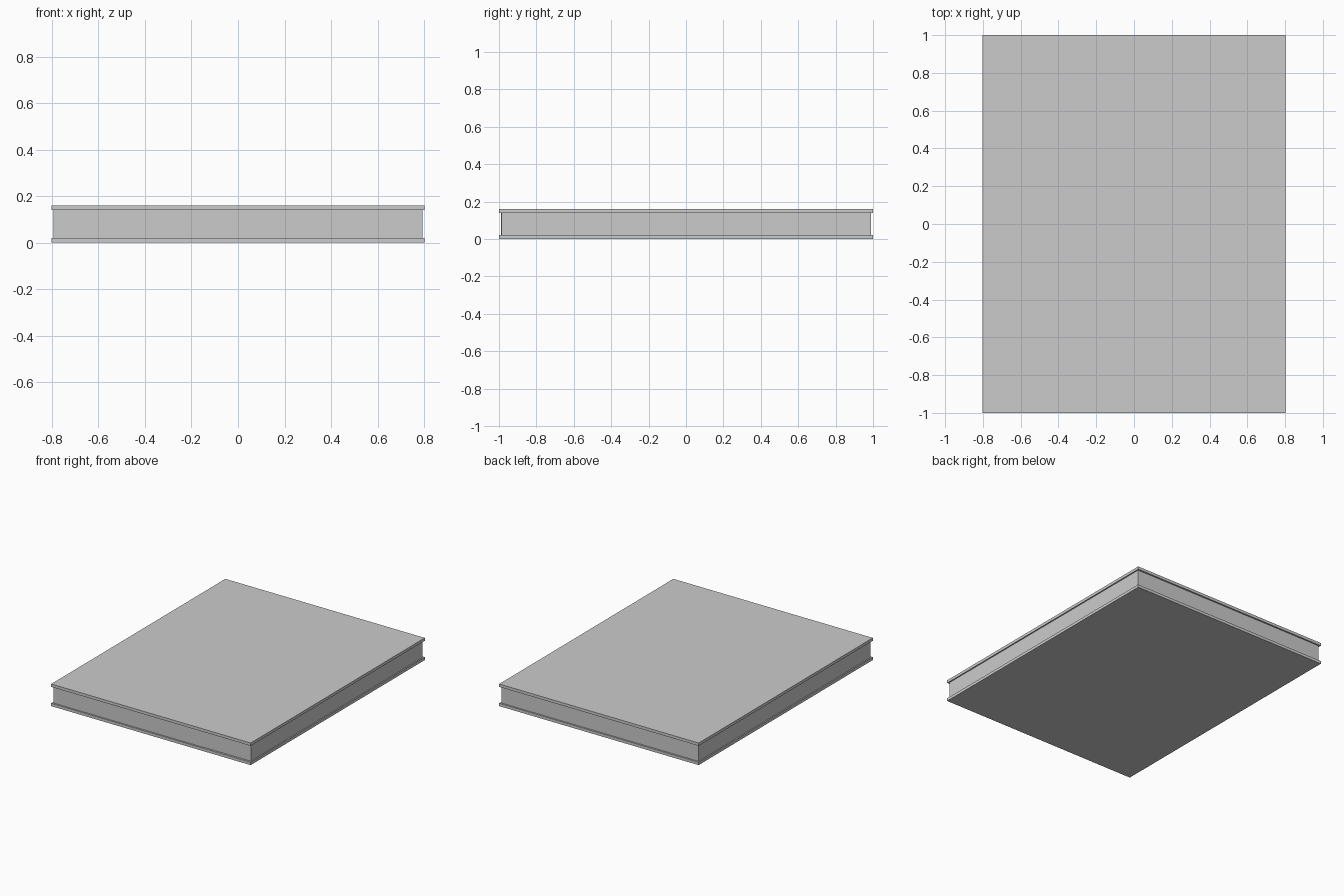
import bpy

if "Cube" in bpy.data.objects:
    bpy.data.objects.remove(bpy.data.objects["Cube"])


def box(name, x0, x1, y0, y1, z0, z1):
    bpy.ops.mesh.primitive_cube_add(size=1, location=((x0 + x1) / 2, (y0 + y1) / 2, (z0 + z1) / 2))
    ob = bpy.context.object
    ob.name = name
    ob.scale = (x1 - x0, y1 - y0, z1 - z0)
    bpy.ops.object.transform_apply(location=False, rotation=False, scale=True)
    return ob


W, D, H = 0.802, 1.0, 0.161   # half width, half depth, height
T = 0.021                     # plate thickness
WX, WY = 0.793, 0.989         # outer faces of the walls
TH = 0.02                     # wall thickness
Z0, Z1 = T, H - T

# Overhanging floor and cover plates
box("bottom_plate", -W, W, -D, D, 0, T)
box("top_plate", -W, W, -D, D, H - T, H)

# Side and back walls
for name, s in (("left_wall", -1), ("right_wall", 1)):
    a, b = sorted((s * WX, s * (WX - TH)))
    box(name, a, b, -WY + TH, WY - TH, Z0, Z1)
box("back_wall", -WX, WX, WY - TH, WY, Z0, Z1)

# Front wall in two panels with a slight step at the seam
SEAM = 0.405
box("front_wall", -WX, SEAM, -WY, -WY + TH, Z0, Z1)
box("front_panel", SEAM, WX, -WY + 0.003, -WY + TH, Z0, Z1)
